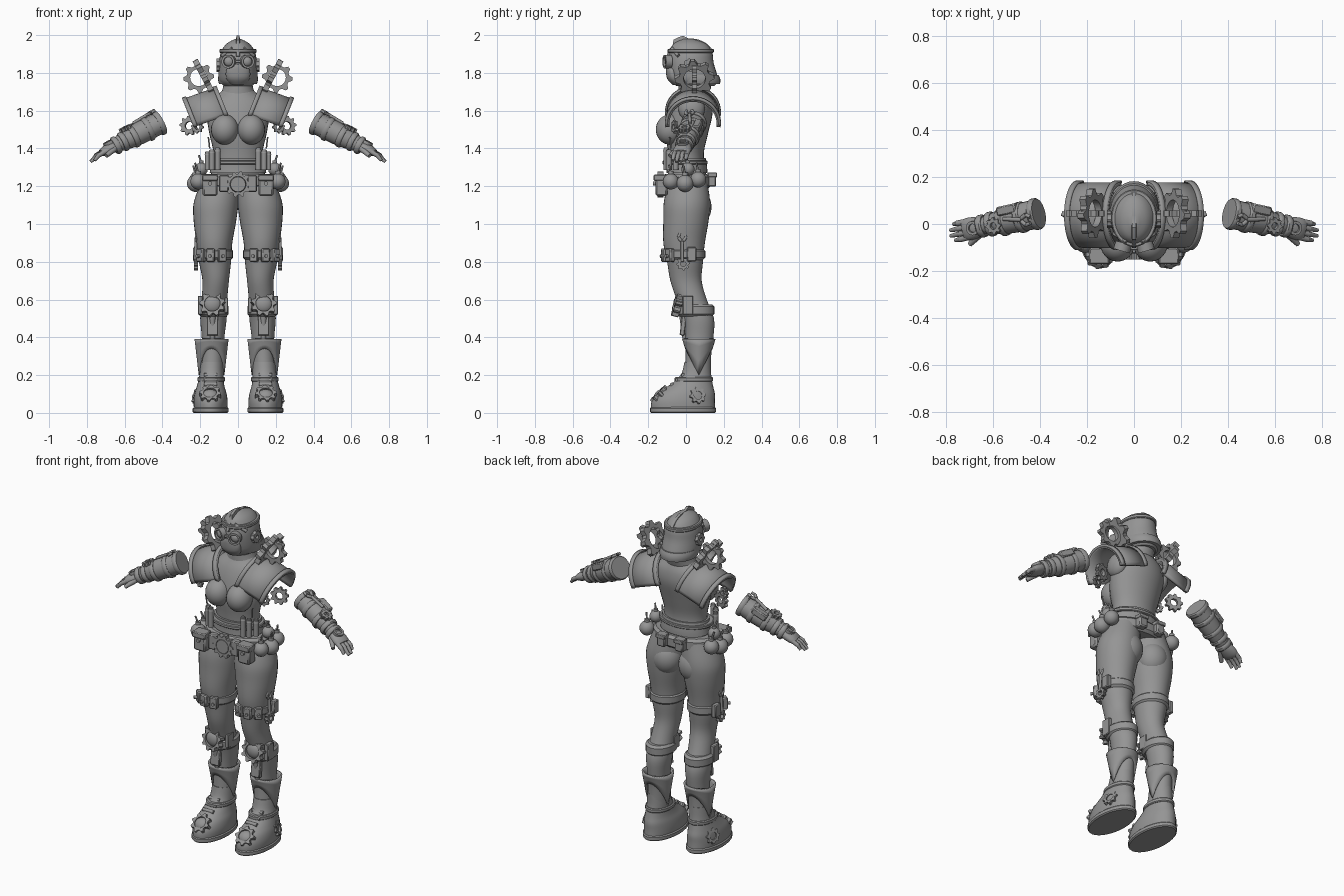
import bpy, bmesh, math
from math import sin, cos, pi, radians
from mathutils import Vector, Matrix

cube = bpy.data.objects.get("Cube")
if cube:
    bpy.data.objects.remove(cube)

grey = bpy.data.materials.new("plain grey")
grey.use_nodes = True
tone = (0.3, 0.3, 0.3, 1)
grey.diffuse_color = tone
grey.node_tree.nodes["Principled BSDF"].inputs["Base Color"].default_value = tone
made = []


def finish(name, bm, mirror=True, solid=0):
    bmesh.ops.recalc_face_normals(bm, faces=bm.faces)
    mesh = bpy.data.meshes.new(name)
    bm.to_mesh(mesh)
    bm.free()
    mesh.materials.append(grey)
    ob = bpy.data.objects.new(name, mesh)
    bpy.context.collection.objects.link(ob)
    if solid:
        ob.modifiers.new("Thickness", "SOLIDIFY").thickness = solid
    if mirror:
        ob.modifiers.new("Mirror", "MIRROR").use_mirror_merge = False
    made.append(ob)
    return ob


def frame(loc, normal):
    return Matrix.Translation(loc) @ Vector(normal).to_track_quat('Z', 'Y').to_matrix().to_4x4()


def skin(name, rings, mirror=True, caps=True, closed=False, wrap=True, solid=0):
    """Bridge a list of equal point rings."""
    bm = bmesh.new()
    loops = [[bm.verts.new(p) for p in ring] for ring in rings]
    n = len(loops[0])
    pairs = list(zip(loops, loops[1:])) + ([(loops[-1], loops[0])] if closed else [])
    for a, b in pairs:
        for i in range(n if wrap else n - 1):
            j = (i + 1) % n
            bm.faces.new((a[i], a[j], b[j], b[i]))
    if caps and not closed:
        bm.faces.new(loops[0])
        bm.faces.new(loops[-1])
    return finish(name, bm, mirror, solid)


def smooth_rows(rows, steps):
    """Spline through the section rows."""
    out = []
    for k in range(len(rows) - 1):
        a, b, c, d = (rows[min(max(k + o, 0), len(rows) - 1)] for o in (-1, 0, 1, 2))
        for s in range(steps):
            t = s / steps
            out.append([q + t * (r - p) / 2 + t * t * (2 * p - 5 * q + 4 * r - d_) / 2
                        + t ** 3 * (3 * q - p - 3 * r + d_) / 2 for p, q, r, d_ in zip(a, b, c, d)])
    return out + [rows[-1]]


def body(name, rows, mirror=True, steps=4, n=32):
    """Rows: height, centre x, centre y, half width, half depth."""
    rings = [[(x + w * cos(2 * pi * i / n), y + d * sin(2 * pi * i / n), z) for i in range(n)]
             for z, x, y, w, d in smooth_rows(rows, steps)]
    return skin(name, rings, mirror)


def band(name, z, height, x, y, w, d, mirror=True):
    edge = height * 0.2
    body(name, [(z, x, y, w - edge, d - edge), (z + edge, x, y, w, d),
                (z + height - edge, x, y, w, d), (z + height, x, y, w - edge, d - edge)], mirror, 1)


def gear(name, loc, normal, r, hole=0.5, thick=0.02, teeth=8, mirror=True, depth=0.22):
    m = frame(loc, normal)
    n = teeth * 4
    def loop(h, inner):
        pts = []
        for i in range(n):
            q = r * hole if inner else r * (1 if i % 4 < 2 else 1 - depth)
            a = 2 * pi * i / n
            pts.append(m @ Vector((q * cos(a), q * sin(a), h)))
        return pts
    h = thick / 2
    skin(name, [loop(-h, 0), loop(h, 0), loop(h, 1), loop(-h, 1)], mirror, closed=True)


def box(name, loc, size, normal=(0, 0, 1), mirror=True):
    bm = bmesh.new()
    bmesh.ops.create_cube(bm, size=1, matrix=frame(loc, normal) @ Matrix.Diagonal((*size, 1)))
    bmesh.ops.bevel(bm, geom=bm.edges[:], offset=min(size) * 0.15, segments=1, affect='EDGES')
    finish(name, bm, mirror)


def rod(name, a, b, r, end=None, mirror=True):
    a, b = Vector(a), Vector(b)
    bm = bmesh.new()
    bmesh.ops.create_cone(bm, cap_ends=True, segments=16, radius1=r, radius2=r if end is None else end,
                          depth=(b - a).length, matrix=frame((a + b) / 2, b - a))
    finish(name, bm, mirror)


def ball(name, loc, size, mirror=True):
    bm = bmesh.new()
    bmesh.ops.create_uvsphere(bm, u_segments=24, v_segments=16, radius=1,
                              matrix=Matrix.Translation(loc) @ Matrix.Diagonal((*size, 1)))
    finish(name, bm, mirror)


def wrench(name, a, b, normal, w):
    """Open ended spanner from a to b."""
    a, b = Vector(a), Vector(b)
    d = (b - a).normalized()
    side = d.cross(Vector(normal)).normalized() * w
    rod(name + "_shaft", a, b, w * 0.4)
    for s in (-1, 1):
        rod(name + "_jaw", b + side * s * 0.3, b + side * s + d * w, w * 0.4)
        rod(name + "_tip", b + side * s + d * w, b + side * s * 0.6 + d * w * 2, w * 0.35)


# Torso, chest and hips
body("torso", [(1.2, 0, .01, .16, .11), (1.3, 0, .005, .135, .095), (1.38, 0, 0, .13, .095),
               (1.48, 0, .005, .152, .112), (1.58, 0, .025, .165, .115), (1.65, 0, .035, .15, .1),
               (1.7, 0, .04, .09, .075), (1.74, 0, .04, .06, .06), (1.8, 0, .04, .055, .055)], False)
ball("chest", (.07, -.085, 1.5), (.073, .075, .08))
ball("shoulder_stump", (.145, .03, 1.61), (.045, .07, .07))
ball("seat_muscle", (.09, .05, 1.09), (.088, .085, .1))
body("corset_band", [(1.27, 0, .005, .15, .108), (1.3, 0, .005, .146, .107),
                     (1.35, 0, 0, .14, .104)], False, 2)
body("collar", [(1.69, 0, .04, .09, .08), (1.72, 0, .045, .08, .085), (1.75, 0, .05, .075, .09)], False, 2)

# Helmet with goggles and mask
body("helmet", [(1.73, 0, .05, .075, .1), (1.765, 0, .045, .102, .125), (1.85, 0, .025, .1, .122),
                (1.91, 0, .025, .09, .113), (1.955, 0, .02, .06, .085), (1.98, 0, .01, .015, .025)], False)
band("helmet_brow_band", 1.905, .022, 0, .025, .098, .122, False)
body("neck_guard", [(1.74, 0, .065, .1, .115), (1.765, 0, .06, .106, .122), (1.79, 0, .05, .103, .122)], False, 2)
crest = []
for i in range(15):
    a = radians(20 + 150 * i / 14)
    lift = .012 + (.02 if i in (8, 9, 10) else 0)
    rim = [Vector((x, .025 - (.118 + h) * cos(a), 1.87 + (.1 + h) * sin(a)))
           for x, h in ((-.014, -.02), (.014, -.02), (.008, lift), (-.008, lift))]
    crest.append(rim)
crest = [[Vector((p.x, .05 - p.y, p.z)) for p in ring] for ring in crest]
skin("helmet_crest", crest, False)
gear("goggle_rim", (.048, -.098, 1.86), (.3, -1, 0), .036, .7, .035, 6, depth=0)
ball("goggle_lens", (.047, -.092, 1.86), (.027, .02, .027))
box("goggle_bridge", (0, -.1, 1.86), (.04, .02, .015), mirror=False)
body("face_mask", [(1.735, 0, -.045, .035, .025), (1.77, 0, -.065, .062, .035),
                   (1.82, 0, -.075, .06, .032), (1.845, 0, -.085, .02, .02)], False)
gear("ear_disc", (.1, .02, 1.84), (1, 0, 0), .036, .3, .03, 8, depth=.12)
rod("brow_strap", (.03, -.075, 1.93), (.085, -.04, 1.89), .009)

# Shoulder pads with their gears
out, down = Vector((.94, 0, -.33)), Vector((-.37, 0, -.93))
def arch(name, start, end, radius, solid):
    rings = []
    for s in (start, (start + end) / 2, end):
        base = Vector((.115, .037, 1.735)) + out * s
        rings.append([base + down * (.15 - radius * cos(a)) + Vector((0, radius * sin(a), 0))
                      for a in (radians(-98 + 196 * i / 24) for i in range(25))])
    skin(name, rings, caps=False, wrap=False, solid=solid)
arch("shoulder_pad", 0, .195, .14, .015)
arch("pad_outer_rim", .172, .195, .148, .014)
arch("pad_inner_rim", 0, .022, .148, .014)
gear("shoulder_gear", (.178, .045, 1.775), (.88, 0, -.47), .105, .55, .03, 8)
gear("cross_gear", (.208, .045, 1.775), (0, 1, 0), .082, .55, .025, 8)
gear("hanging_gear", (.258, .03, 1.52), (.3, -1, .1), .052, .4, .02, 9)
gear("pad_rear_gear", (.215, -.06, 1.515), (.4, -1, 0), .035, .4, .015, 8)

# Belt, buckle, pouches, canisters and bombs
band("belt", 1.19, .075, 0, .005, .195, .13, False)
gear("buckle_gear", (0, -.135, 1.21), (0, -1, 0), .07, .6, .03, 10, False)
rod("buckle_core", (0, -.115, 1.21), (0, -.15, 1.21), .045, .04, False)
box("belt_plate", (.075, -.125, 1.215), (.05, .04, .09))
box("front_pouch", (.148, -.13, 1.205), (.08, .065, .115))
box("front_pouch_flap", (.148, -.137, 1.245), (.086, .068, .035))
rod("pouch_stud", (.148, -.16, 1.215), (.148, -.175, 1.215), .011)
box("rear_pouch", (.06, .135, 1.235), (.055, .05, .075))
box("rear_flap", (.06, .14, 1.26), (.06, .05, .025))
for i, (x, y) in enumerate([(.108, -.105), (.138, -.09), (.16, -.055)]):
    rod("canister", (x, y, 1.285), (x, y, 1.4 - i * .01), .015)
    rod("canister_cap", (x, y, 1.385 - i * .01), (x, y, 1.405 - i * .01), .017, .01)
rod("canister_wire", (.15, -.08, 1.4), (.157, -.085, 1.46), .004)
band("canister_strap", 1.315, .02, 0, -.005, .163, .12, False)
for x, y, z, r in [(.225, -.005, 1.215, .045), (.21, -.08, 1.225, .042), (.215, .065, 1.235, .042),
                   (.195, .01, 1.29, .035)]:
    ball("bomb", (x, y, z), (r, r, r))
    rod("bomb_neck", (x, y, z + r * .8), (x, y, z + r * 1.3), r * .35)
    rod("bomb_fuse", (x, y, z + r), (x + .012, y - .01, z + r * 2.1), .005)

# Legs
body("leg", [(1.24, .09, .01, .095, .1), (1.12, .115, .005, .118, .122), (1.02, .122, 0, .113, .12),
             (.9, .125, -.01, .095, .11), (.8, .122, -.005, .085, .095), (.7, .118, 0, .07, .083),
             (.6, .125, .03, .068, .08), (.5, .13, .065, .07, .083), (.4, .132, .07, .06, .075),
             (.3, .135, .065, .058, .068), (.15, .14, .06, .06, .07)])
band("thigh_strap", .81, .06, .124, -.006, .097, .108)
for x, y, turn in [(.085, -.108, -.25), (.145, -.112, .2), (.195, -.085, .8)]:
    box("thigh_pouch", (x, y, .835), (.045, .07, .035), (turn, -1, 0))
    rod("thigh_pouch_stud", (x, y, .83), (x + turn * .03, y - .025, .83), .009)
box("thigh_side_pouch", (.222, .03, .84), (.03, .05, .075))
wrench("thigh_wrench", (.228, -.02, .8), (.222, -.02, .91), (1, 0, 0), .02)
gear("thigh_gear", (.222, -.015, .79), (1, 0, 0), .036, .4, .02, 8)

# Knee guards and shin plates
band("knee_strap", .51, .065, .129, .05, .08, .1)
gear("knee_gear", (.135, -.045, .575), (.1, -1, .25), .068, .62, .035, 9)
ball("knee_cap", (.135, -.035, .575), (.048, .03, .048))
box("knee_side_plate", (.2, .01, .57), (.025, .055, .1))
box("knee_inner_plate", (.063, .01, .57), (.02, .055, .08))
box("shin_plate", (.135, -.015, .465), (.06, .025, .11), (0, .12, 1))
rod("shin_rib", (.135, -.02, .53), (.135, -.005, .38), .018, .012)

# Boots: jagged cuff, shoe, sole and toe gear
cuff = []
for t in (0, .4, .8, 1):
    cuff.append([(.14 + (.068 + .022 * t) * cos(a), .068 + (.073 + .015 * t) * sin(a),
                  (.2 + .14 * abs(sin(a))) * (1 - t) + .39 * t) for a in (2 * pi * i / 40 for i in range(40))])
skin("boot_cuff", cuff, caps=False, solid=.012)
body("shoe", [(.015, .145, -.015, .088, .17), (.06, .145, -.015, .09, .168), (.1, .145, -.002, .085, .155),
              (.135, .145, .02, .075, .125), (.17, .143, .04, .067, .098), (.21, .14, .055, .063, .078),
              (.27, .138, .062, .06, .07)])
band("sole", 0, .03, .145, -.015, .095, .175)
gear("toe_gear", (.147, -.135, .092), (.05, -.7, .7), .058, .6, .045, 8)
ball("toe_cap", (.147, -.125, .08), (.05, .045, .045))
for k, y in enumerate((-.075, -.045, -.015)):
    rod("lace", (.11, y, .15 + k * .025), (.18, y, .15 + k * .025), .01)
gear("heel_gear", (.215, .06, .09), (1, .3, .3), .045, .5, .03, 8)
band("ankle_strap", .165, .025, .142, .042, .073, .102)

# Free floating forearms and hands
start, tip = Vector((.405, .045, 1.54)), Vector((.785, -.04, 1.345))
along = (tip - start).normalized()
across = along.cross(Vector((0, 0, 1))).normalized()
up = across.cross(along)
span = (tip - start).length
def arm_at(t, u=0, v=0):
    return start + along * span * t + across * u + up * v
def arm(name, rows, steps=3):
    skin(name, [[arm_at(t, w * cos(2 * pi * i / 24), h * sin(2 * pi * i / 24)) for i in range(24)]
                for t, w, h in smooth_rows(rows, steps)])
arm("forearm", [(0, .063, .058), (.25, .06, .06), (.42, .053, .055), (.55, .04, .045), (.68, .037, .034)])
for t, r in ((0, .068), (.16, .067), (.36, .063), (.5, .053), (.6, .049)):
    arm("forearm_band", [(t, r - .004, r - .006), (t + .015, r, r), (t + .05, r, r),
                         (t + .065, r - .004, r - .006)], 1)
arm("palm", [(.62, .032, .028), (.7, .045, .03), (.79, .048, .026), (.84, .042, .018)])
for u, reach in ((-.033, .95), (-.011, 1), (.011, 1.01), (.033, .97)):
    rod("finger", arm_at(.8, u), arm_at(.9, u * 1.05, -.002), .013, .012)
    rod("fingertip", arm_at(.89, u * 1.05, -.001), arm_at(reach, u * 1.05, -.016), .012, .008)
rod("thumb", arm_at(.68, .03, -.01), arm_at(.83, .064, -.02), .016, .011)
wrench("arm_wrench", arm_at(.32, -.01, .062), arm_at(.12, .01, .07), up, .022)
gear("wrist_gear", arm_at(.44, .01, .058), up, .036, .4, .02, 8)
gear("hand_ring", arm_at(.7, 0, .03), up, .03, .6, .018, 8, depth=0)
box("arm_plate", arm_at(.28, -.045, .04), (.04, .04, .09), along)

# Smooth shading with crisp edges
bpy.ops.object.select_all(action='DESELECT')
for ob in made:
    ob.select_set(True)
bpy.context.view_layer.objects.active = made[0]
bpy.ops.object.shade_smooth_by_angle(angle=radians(40))
